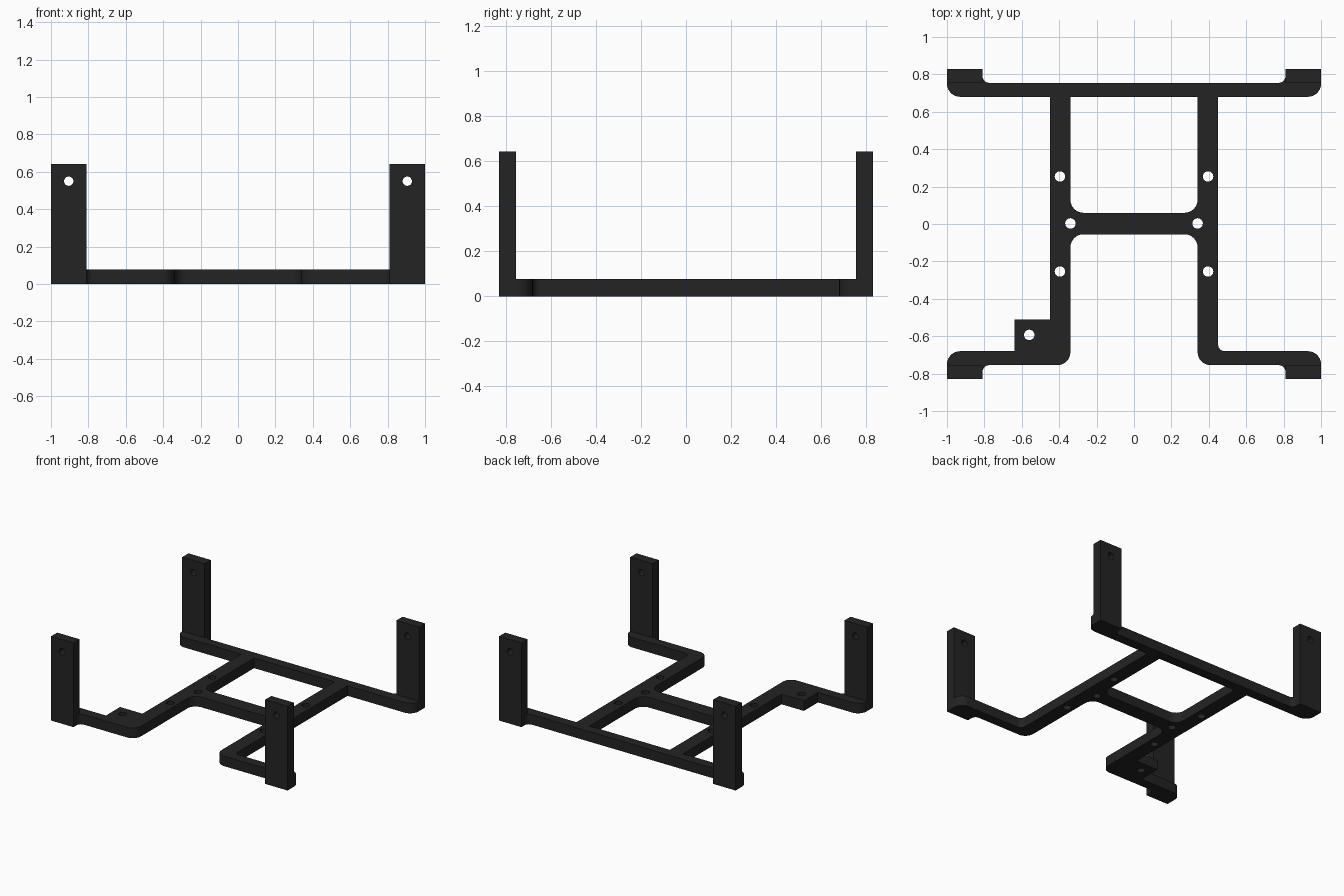
import bpy, bmesh, math
from mathutils import Vector, Matrix

if "Cube" in bpy.data.objects:
    bpy.data.objects.remove(bpy.data.objects["Cube"])

black = bpy.data.materials.new("matte black")
black.diffuse_color = (0.017, 0.017, 0.017, 1)
black.use_nodes = True
black.node_tree.nodes["Principled BSDF"].inputs["Base Color"].default_value = black.diffuse_color


def rounded(corners, steps=8):
    """Polygon from (x, y, radius) right-angle corners, filleted where radius > 0."""
    pts = []
    n = len(corners)
    for i, (x, y, r) in enumerate(corners):
        p = Vector((x, y))
        if r == 0:
            pts.append(p)
            continue
        a = (Vector(corners[i - 1][:2]) - p).normalized()
        b = (Vector(corners[(i + 1) % n][:2]) - p).normalized()
        centre = p + (a + b) * r
        for k in range(steps + 1):
            t = math.pi / 2 * k / steps
            pts.append(centre - b * r * math.cos(t) - a * r * math.sin(t))
    return pts


def circle(x, y, r, n=28):
    return [Vector((x + r * math.cos(math.tau * k / n),
                    y + r * math.sin(math.tau * k / n))) for k in range(n)]


def plate(name, loops, thickness, matrix):
    """Flat plate with holes, extruded from z = 0 up, then placed by matrix."""
    cu = bpy.data.curves.new(name + "_profile", 'CURVE')
    cu.dimensions = '2D'
    cu.fill_mode = 'BOTH'
    cu.extrude = thickness / 2
    for loop in loops:
        s = cu.splines.new('POLY')
        s.points.add(len(loop) - 1)
        for sp, p in zip(s.points, loop):
            sp.co = (p.x, p.y, 0, 1)
        s.use_cyclic_u = True
    tmp = bpy.data.objects.new(name + "_profile", cu)
    bpy.context.collection.objects.link(tmp)
    dg = bpy.context.evaluated_depsgraph_get()
    me = bpy.data.meshes.new_from_object(tmp.evaluated_get(dg))
    bpy.data.objects.remove(tmp)
    bm = bmesh.new()
    bm.from_mesh(me)
    bmesh.ops.remove_doubles(bm, verts=bm.verts, dist=1e-5)
    bmesh.ops.transform(bm, verts=bm.verts,
                        matrix=matrix @ Matrix.Translation((0, 0, thickness / 2)))
    bmesh.ops.recalc_face_normals(bm, faces=bm.faces)
    bm.to_mesh(me)
    bm.free()
    me.name = name
    me.materials.clear()
    me.materials.append(black)
    ob = bpy.data.objects.new(name, me)
    bpy.context.collection.objects.link(ob)
    bpy.ops.object.select_all(action='DESELECT')
    ob.select_set(True)
    bpy.context.view_layer.objects.active = ob
    bpy.ops.object.shade_smooth_by_angle(angle=math.radians(30))
    return ob


BASE = 0.077    # base thickness
TOP = 0.643     # top of the uprights
R, r = 0.07, 0.035

# Base frame: outline with four feet, a crossbar and a square side pad
outline = rounded([
    (-1, -.83, 0), (-.81, -.83, 0), (-.81, -.755, r), (-.34, -.755, R),
    (-.34, -.055, R), (.34, -.055, R), (.34, -.755, R), (.81, -.755, r),
    (.81, -.83, 0), (1, -.83, 0), (1, -.68, R), (.45, -.68, r),
    (.45, .68, 0), (1, .68, R), (1, .83, 0), (.81, .83, 0),
    (.81, .755, r), (-.81, .755, r), (-.81, .83, 0), (-1, .83, 0),
    (-1, .68, R), (-.45, .68, 0), (-.45, -.51, 0), (-.64, -.51, 0),
    (-.64, -.68, 0), (-1, -.68, R)])
window = rounded([(-.34, .06, R), (.34, .06, R), (.34, .68, 0), (-.34, .68, 0)])

# Screw holes through the base
holes = [circle(-.56, -.593, .028)]
for sx in (-1, 1):
    holes.append(circle(sx * .34, .003, .028))
    for sy in (-1, 1):
        holes.append(circle(sx * .396, sy * .254, .028))
plate("base_frame", [outline, window] + holes, BASE, Matrix.Identity(4))

# Four uprights, each with a hole near the top
stand = Matrix.Rotation(math.pi / 2, 4, 'X')    # profile y becomes z, depth goes to -y
for sx, side in ((-1, "left"), (1, "right")):
    for back_y, end in ((-.755, "front"), (.83, "back")):
        x0, x1 = sorted((sx * 1.0, sx * .81))
        body = rounded([(x0, BASE, 0), (x1, BASE, 0), (x1, TOP, 0), (x0, TOP, 0)])
        plate(f"{end}_{side}_upright", [body, circle(sx * .905, .55, .025)], .075,
              Matrix.Translation((0, back_y, 0)) @ stand)
